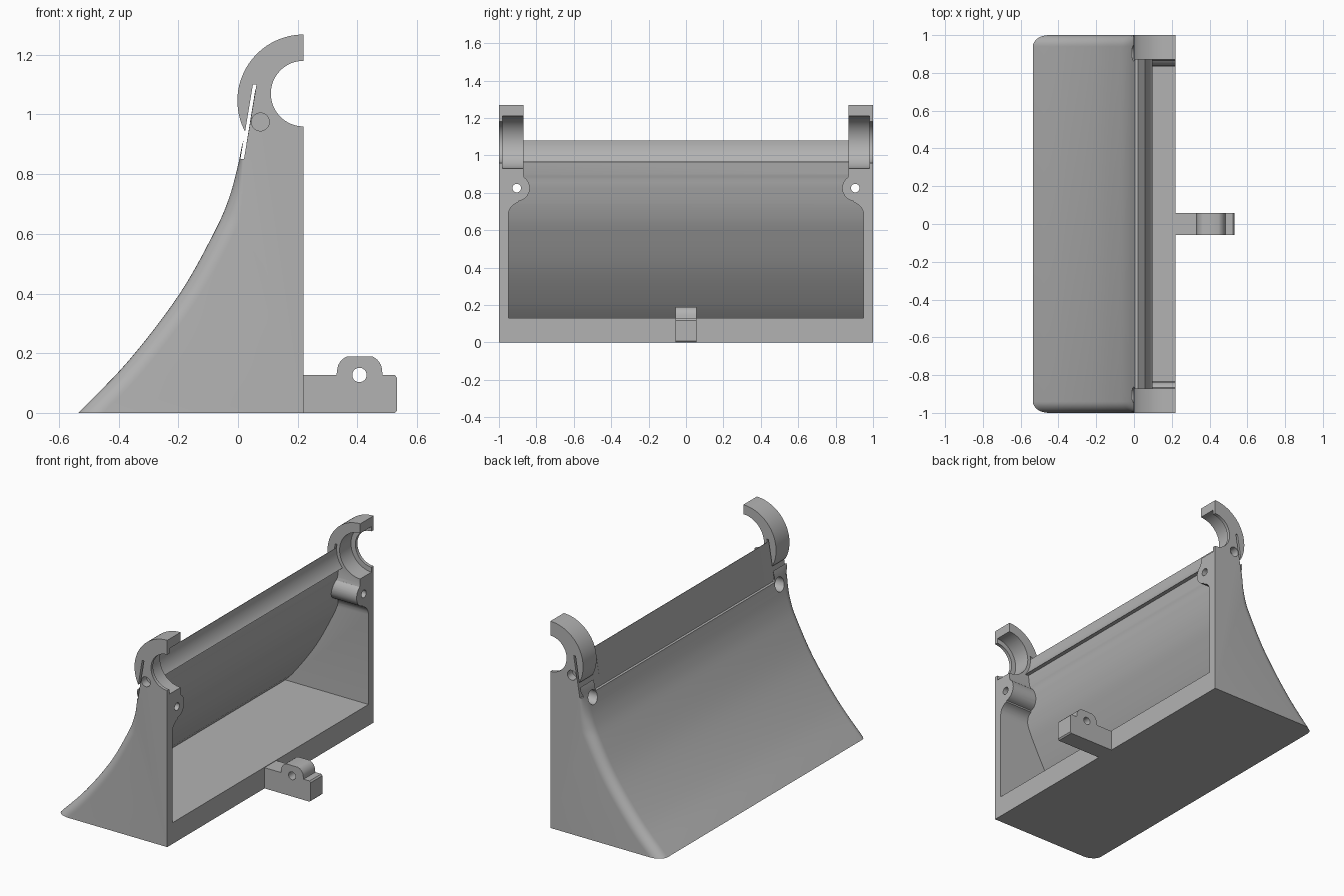
import bpy, bmesh
from math import sin, cos, pi, radians
from mathutils import Vector

if "Cube" in bpy.data.objects:
    bpy.data.objects.remove(bpy.data.objects["Cube"])

grey = bpy.data.materials.new("light_grey")
grey.use_nodes = True
grey.diffuse_color = (0.45, 0.45, 0.45, 1)
grey.node_tree.nodes["Principled BSDF"].inputs["Base Color"].default_value = (0.45, 0.45, 0.45, 1)


def loft(name, rings):
    """Closed solid through rings that share a point count."""
    bm = bmesh.new()
    rows = [[bm.verts.new(p) for p in ring] for ring in rings]
    n = len(rows[0])
    for a, b in zip(rows, rows[1:]):
        for i in range(n):
            j = (i + 1) % n
            bm.faces.new((a[i], a[j], b[j], b[i]))
    bm.faces.new(rows[0])
    bm.faces.new(rows[-1])
    bmesh.ops.recalc_face_normals(bm, faces=bm.faces)
    mesh = bpy.data.meshes.new(name)
    bm.to_mesh(mesh)
    bm.free()
    mesh.materials.append(grey)
    obj = bpy.data.objects.new(name, mesh)
    bpy.context.collection.objects.link(obj)
    return obj


def prism_y(name, pts, y0, y1):
    return loft(name, [[(x, y, z) for x, z in pts] for y in (y0, y1)])


def prism_x(name, pts, x0, x1):
    return loft(name, [[(x, y, z) for y, z in pts] for x in (x0, x1)])


def arc(cx, cz, r, a0, a1, n):
    angles = [radians(a0 + (a1 - a0) * i / n) for i in range(n + 1)]
    return [(cx + r * cos(a), cz + r * sin(a)) for a in angles]


def circle(cx, cz, r, n=48):
    return arc(cx, cz, r, 0, 360 - 360 / n, n - 1)


def boolean(obj, cutter, operation="DIFFERENCE"):
    mod = obj.modifiers.new("cut", "BOOLEAN")
    mod.object, mod.operation, mod.solver = cutter, operation, "EXACT"
    bpy.context.view_layer.update()
    result = bpy.data.meshes.new_from_object(
        obj.evaluated_get(bpy.context.evaluated_depsgraph_get()))
    obj.modifiers.clear()
    obj.data = result
    bpy.data.objects.remove(cutter)


def smooth_path(ctrl, steps):
    """Catmull-Rom curve through the control points."""
    p = [Vector(c) for c in ctrl]
    p = [2 * p[0] - p[1]] + p + [2 * p[-1] - p[-2]]
    out = []
    for a, b, c, d in zip(p, p[1:], p[2:], p[3:]):
        for i in range(steps):
            t = i / steps
            out.append(0.5 * (2 * b + (c - a) * t + (2 * a - 5 * b + 4 * c - d) * t * t
                              + (3 * b - a - 3 * c + d) * t ** 3))
    return out + [p[-2]]


# Curved front sheet, with the sideways shift per unit of wall depth
sheet = smooth_path([(-.535, 0), (-.364, .178), (-.195, .40), (-.08, .605), (-.03, .72),
                     (0, .83), (.012, .89), (.026, .938)], 6)
shift = []
for i in range(len(sheet)):
    t = sheet[min(i + 1, len(sheet) - 1)] - sheet[max(i - 1, 0)]
    shift.append(t.length / t.y)

# Body with rounded end edges that fade out below the hooks
HOOK = arc(.22, 1.046, .222, 209, 90, 28)


def section(y, inset):
    ring = [(.22, y, 0)]
    for p, s in zip(sheet, shift):
        fade = min(1, max(0, (.9 - p.y) / .25))
        ring.append((p.x + inset * s * fade, y, p.y))
    return ring + [(x, y, z) for x, z in HOOK[1:]]


R = .06
steps = [(R * (1 - cos(a)), R * (1 - sin(a))) for a in [i * pi / 16 for i in range(9)]]
rings = [section(-1 + d, k) for d, k in steps] + [section(1 - d, k) for d, k in reversed(steps)]
body = loft("bin_body", rings)

# Hollow: inner side profile crossed with the opening outline
inner = [(p.x + .05 * s, p.y) for p, s in zip(sheet, shift) if .15 < p.y < .9]
first = (inner[0][0] - (inner[0][1] - .13) * .95, .13)
side = [(.4, .13), first] + inner + [(.075, .965)]
side += arc(.22, 1.07, .16, 221, 180, 10) + [(.06, 1.4), (.4, 1.4)]
half = [(.95, .13), (.95, .68)] + arc(.88, .68, .07, 15, 75, 5)
half += arc(.905, .825, .07, 262, 125, 14) + [(.87, .9), (.87, 1.5)]
outline = half + [(-y, z) for y, z in reversed(half)]
cavity = prism_y("cavity_cutter", side, -1.2, 1.2)
boolean(cavity, prism_x("outline_cutter", outline, -1, .35), "INTERSECT")
boolean(body, cavity)

# Clear the space between the hooks above and before the lip
boolean(body, prism_y("lip_cutter", [(-.1, .85), (.02, .85), (.0575, 1.08), (.4, 1.08),
                                     (.4, 1.4), (-.1, 1.4)], -.87, .87))

# Round seat through the hooks
for s in (-1, 1):
    boolean(body, prism_y("seat_cutter", circle(.22, 1.07, .11, 64), s * .8, s * 1.1))
    boolean(body, prism_y("groove_cutter", circle(.22, 1.07, .14, 64), s * .8, s * .98))
    # Slit, blind pin hole and screw hole with a wide head recess
    boolean(body, prism_y("slit_cutter", [(.008, .85), (.02, .85), (.062, 1.1), (.05, 1.1)],
                          s * .8, s * 1.1))
    boolean(body, prism_y("pin_cutter", circle(.075, .975, .03, 32), s * .95, s * 1.1))
    boolean(body, prism_x("screw_cutter", circle(s * .905, .825, .023, 32), -.3, .4))
    boolean(body, prism_x("head_cutter", circle(s * .905, .825, .042, 32), -.3, .07))

# Rear tab with a raised eye
tab_profile = [(.2, 0), (.525, 0), (.533, .008), (.533, .118), (.525, .127), (.485, .127)]
tab_profile += arc(.43, .14, .053, 0, 70, 6) + arc(.385, .14, .053, 110, 180, 6)
tab_profile += [(.33, .127), (.2, .127)]
tab = prism_y("rear_tab", tab_profile, -.057, .057)
boolean(tab, prism_y("eye_cutter", circle(.407, .127, .024, 32), -.1, .1))

for obj in (body, tab):
    bpy.ops.object.select_all(action="DESELECT")
    obj.select_set(True)
    bpy.context.view_layer.objects.active = obj
    bpy.ops.object.shade_smooth_by_angle(angle=radians(30))
